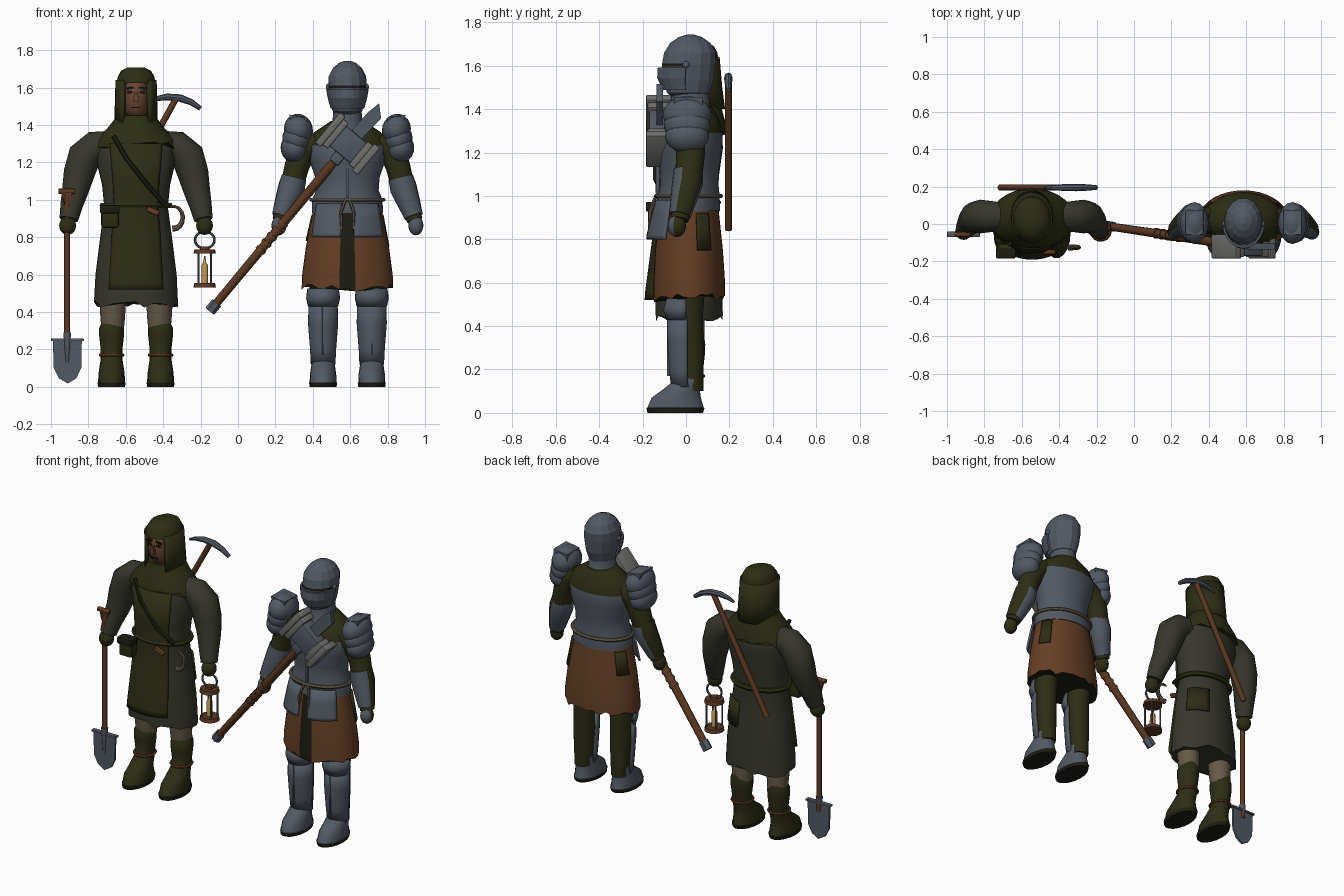
import bpy, bmesh, math, random
from mathutils import Vector, Matrix

random.seed(4)
if "Cube" in bpy.data.objects:
    bpy.data.objects.remove(bpy.data.objects["Cube"])


def material(name, *rgb):
    m = bpy.data.materials.new(name)
    m.use_nodes = True
    m.diffuse_color = (*rgb, 1)
    m.node_tree.nodes["Principled BSDF"].inputs["Base Color"].default_value = (*rgb, 1)
    return m


OLIVE = material("olive cloth", .026, .027, .007)
COAT = material("grey coat", .038, .037, .026)
STEEL = material("blue steel", .085, .1, .125)
LEATHER = material("brown leather", .13, .049, .018)
WOOD = material("wood", .105, .04, .016)
SKIN = material("skin", .13, .055, .027)
PALE = material("pale iron", .16, .16, .155)
TAN = material("tan linen", .13, .105, .065)
WAX = material("candle wax", .5, .3, .08)
DARK = material("dark leather", .012, .012, .006)
smooth = []


def finish(name, bm, mats, rule=None, flat=False, recalc=True):
    """Turn a bmesh into a coloured object; rule picks a slot per face."""
    if recalc:
        bmesh.ops.recalc_face_normals(bm, faces=bm.faces)
    bm.normal_update()
    if rule:
        for f in bm.faces:
            f.material_index = int(rule(f.calc_center_median(), f.normal))
    me = bpy.data.meshes.new(name)
    bm.to_mesh(me)
    bm.free()
    ob = bpy.data.objects.new(name, me)
    for m in mats if isinstance(mats, tuple) else (mats,):
        me.materials.append(m)
    bpy.context.collection.objects.link(ob)
    if not flat:
        smooth.append(ob)
    return ob


def bridge(bm, rows, closed):
    for a, b in zip(rows, rows[1:]):
        for i in range(len(a) if closed else len(a) - 1):
            j = (i + 1) % len(a)
            bm.faces.new((a[i], a[j], b[j], b[i]))


def loft(name, cx, rings, mats, n=24, arc=None, jag=0, thick=.012, rule=None, flat=False):
    """Stack of ellipses (z, rx, ry, cy); arc in degrees gives an open shell."""
    bm = bmesh.new()
    rows = []
    a0, a1 = arc or (0, 360)
    for k, (z, rx, ry, cy) in enumerate(rings):
        row = []
        for i in range(n + (1 if arc else 0)):
            t = math.radians(a0 + (a1 - a0) * i / n)
            dz = random.uniform(-jag, jag) if k == 0 else 0
            row.append(bm.verts.new((cx + rx * math.cos(t), cy + ry * math.sin(t), z + dz)))
        rows.append(row)
    bridge(bm, rows, not arc)
    if not arc:
        bm.faces.new(rows[0][::-1])
        bm.faces.new(rows[-1])
    ob = finish(name, bm, mats, rule, flat, not arc)
    if arc:
        mod = ob.modifiers.new("thickness", "SOLIDIFY")
        mod.thickness, mod.offset = thick, 0
    return ob


def tube(name, pts, mats, n=10, closed=False, rule=None):
    """Round tube through points (x, y, z, radius)."""
    bm = bmesh.new()
    rows = []
    P = [Vector(p[:3]) for p in pts]
    for i, p in enumerate(pts):
        prv = P[i - 1] if i or closed else P[0]
        nxt = P[(i + 1) % len(P)] if closed or i + 1 < len(P) else P[i]
        d = (nxt - prv).normalized()
        ref = Vector((0, 1, 0)) if abs(d.y) < .9 else Vector((0, 0, 1))
        if closed and max(q.z for q in P) - min(q.z for q in P) < .001:
            ref = Vector((0, 0, 1))
        u = ref.cross(d).normalized()
        v = d.cross(u)
        rows.append([bm.verts.new(P[i] + p[3] * (u * math.cos(t) + v * math.sin(t)))
                     for t in (2 * math.pi * k / n for k in range(n))])
    bridge(bm, rows + rows[:1] if closed else rows, True)
    if not closed:
        bm.faces.new(rows[0][::-1])
        bm.faces.new(rows[-1])
    return finish(name, bm, mats, rule)


def belt(name, cx, cy, z, rx, ry, r, mat, upright=False):
    """Closed ring, lying flat or standing upright."""
    pts = []
    for k in range(24):
        t = k * math.pi / 12
        c, s = rx * math.cos(t), ry * math.sin(t)
        pts.append((cx + c, cy, z + s, r) if upright else (cx + c, cy + s, z, r))
    return tube(name, pts, mat, 6, True)


def box(name, loc, size, mat, rot=0, bevel=.008):
    bm = bmesh.new()
    bmesh.ops.create_cube(bm, size=1, matrix=Matrix.Translation(loc) @ Matrix.Rotation(rot, 4, "Y")
                          @ Matrix.Diagonal((*size, 1)))
    if bevel:
        bmesh.ops.bevel(bm, geom=bm.edges[:], offset=bevel, segments=2, affect="EDGES", profile=.5)
    return finish(name, bm, mat)


def ball(name, loc, size, mats, rot=0, rule=None):
    bm = bmesh.new()
    bmesh.ops.create_uvsphere(bm, u_segments=16, v_segments=10, radius=1, matrix=Matrix.Translation(loc)
                              @ Matrix.Rotation(rot, 4, "Y") @ Matrix.Diagonal((*size, 1)))
    return finish(name, bm, mats, rule)


def plate(name, outline, y, depth, mat):
    """Outline in x and z, given thickness along y."""
    bm = bmesh.new()
    f = bm.faces.new([bm.verts.new((x, y - depth / 2, z)) for x, z in outline])
    top = bmesh.ops.extrude_face_region(bm, geom=[f])["geom"]
    bmesh.ops.translate(bm, verts=[v for v in top if isinstance(v, bmesh.types.BMVert)], vec=(0, depth, 0))
    return finish(name, bm, mat)


def foot(name, x, upper, top):
    rings = [(0, .072, .13, -.05), (.022, .075, .136, -.048), (.024, .072, .132, -.048), (.07, .07, .115, -.045),
             (.11, .064, .085, -.02), (.15, .058, .065, .01)]
    return loft(name, x, rings + top, (upper, DARK), 18, rule=lambda c, n: c.z < .023)


# ---------------- Digger ----------------
D = -.545
loft("coat", D, [(.44, .225, .155, .015), (.6, .217, .152, .012), (.8, .192, .138, .01), (.96, .17, .125, .01),
                 (1.08, .182, .135, .015), (1.22, .215, .148, .022), (1.32, .21, .135, .03),
                 (1.38, .14, .1, .035)], COAT, 32, jag=.02)
loft("apron", D, [(.52, .225, .185, 0), (.56, .222, .182, 0), (.8, .2, .155, .005), (.96, .18, .137, .008),
                  (1.1, .19, .146, .013), (1.3, .215, .152, .022)], OLIVE, 14, arc=(230, 310))
loft("coat_back_patch", D, [(.7, .21, .15, .012), (.86, .19, .139, .012)], OLIVE, 6, arc=(25, 70))
belt("coat_belt", D, .01, .97, .18, .136, .016, OLIVE)
loft("cowl", D, [(1.29, .225, .16, .03), (1.32, .215, .158, .03), (1.38, .155, .135, .035), (1.45, .1, .115, .04)],
     OLIVE, 28, jag=.02)
tube("shoulder_strap", [(D - .12, -.105, 1.34, .013), (D - .05, -.142, 1.22, .013),
                        (D + .06, -.14, 1.08, .013), (D + .15, -.09, .98, .013)], DARK, 6)

# Hood and face
loft("hood_sides", D, [(1.4, .105, .13, .04), (1.5, .104, .122, .035), (1.64, .1, .12, .025)], OLIVE, 22,
     arc=(-51, 231), thick=.02)
loft("hood_crown", D, [(1.625, .104, .125, .024), (1.66, .097, .117, .028), (1.69, .08, .096, .032),
                       (1.708, .045, .06, .035)], OLIVE, 24)
ball("face", (D, -.005, 1.54), (.074, .083, .115), SKIN)
plate("nose", [(D - .009, 1.575), (D - .016, 1.525), (D + .016, 1.525), (D + .009, 1.575)], -.09, .025, SKIN)
plate("mouth", [(D - .025, 1.49), (D + .025, 1.49), (D + .025, 1.497), (D - .025, 1.497)], -.081, .009, DARK)
for s, side in ((-1, "right"), (1, "left")):
    box(side + "_eye", (D + s * .032, -.08, 1.575), (.028, .009, .012), DARK, 0, 0)
    box(side + "_brow", (D + s * .034, -.079, 1.597), (.04, .012, .01), DARK, s * .15, 0)
    # Limbs
    tube(side + "_sleeve", [(D + s * x, y, z, r) for x, y, z, r in
         ((.12, .04, 1.3, .07), (.22, .04, 1.285, .083), (.275, .04, 1.235, .09), (.305, .035, 1.14, .083),
          (.325, .02, 1.05, .071), (.345, -.01, .97, .06), (.36, -.03, .895, .05))], COAT, 16)
    ball(side + "_glove", (D + s * .366, -.04, .862), (.045, .045, .05), OLIVE)
    loft(side + "_trouser", D + s * .125, [(.26, .055, .058, .025), (.36, .065, .066, .02), (.52, .075, .075, .01)],
         TAN, 16)
    foot(side + "_boot", D + s * .131, OLIVE, [(.2, .058, .06, .02), (.27, .066, .068, .02), (.315, .066, .07, .02),
                                               (.35, .05, .06, .025)])
    belt(side + "_boot_strap", D + s * .131, .015, .17, .061, .066, .008, LEATHER)

# Belt gear
box("belt_pouch", (D - .14, -.14, .91), (.095, .07, .12), OLIVE, 0, .015)
box("pouch_flap", (D - .14, -.155, .95), (.105, .06, .045), DARK)
tube("hanging_horn", [(D + .2 + .05 * math.cos(t), -.125, .905 + .06 * math.sin(t), .006 + .011 * k / 8)
                      for k, t in enumerate(1.9 - .45 * i for i in range(9))], TAN, 8)
box("belt_tool", (D + .09, -.15, .94), (.07, .025, .03), LEATHER, .4)

# Shovel
tube("shovel_shaft", [(-.913, -.055, z, .016) for z in (.2, 1.03)], WOOD)
tube("shovel_grip", [(x, -.055, 1.045, .014) for x in (-.96, -.875)], WOOD)
plate("grip_fork", [(-.922, .96), (-.904, .96), (-.885, 1.04), (-.945, 1.04)], -.055, .022, WOOD)
plate("shovel_blade", [(-.99, .25), (-.835, .25), (-.838, .1), (-.865, .045), (-.91, .018), (-.957, .045),
                       (-.985, .1)], -.055, .014, STEEL)
box("shovel_tread", (-.912, -.055, .252), (.175, .03, .014), STEEL, 0, .004)
tube("shovel_socket", [(-.913, -.06, .13, .008), (-.913, -.056, .29, .021)], STEEL)

# Lantern
LX, LY = -.178, -.035
belt("lantern_ring", LX, LY, .785, .052, .045, .007, STEEL, True)
for name, z0, z1, r in (("lantern_base", .532, .556, .06), ("lantern_cap", .712, .735, .06),
                        ("lantern_knob", .735, .75, .025)):
    loft(name, LX, [(z0, r, r, LY), (z1, r * .92, r * .92, LY)], WOOD, 14)
for k in range(4):
    t = math.pi * (k / 2 + .25)
    tube("lantern_post", [(LX + .047 * math.cos(t), LY + .047 * math.sin(t), z, .006) for z in (.55, .715)], STEEL, 6)
loft("candle", LX, [(.55, .018, .018, LY), (.65, .017, .017, LY), (.665, .008, .008, LY), (.7, .003, .003, LY)], WAX, 10)

# Pick carried on the back
tube("pick_handle", [(-.715, .195, .845, .017), (-.365, .195, 1.48, .017), (-.335, .195, 1.535, .017)], WOOD)
tube("pick_head", [(-.2, .195, 1.488, .012), (-.25, .195, 1.522, .017), (-.31, .195, 1.544, .02),
                   (-.38, .195, 1.55, .018), (-.44, .195, 1.54, .013), (-.48, .195, 1.525, .007)], STEEL, 8)

# ---------------- Knight ----------------
K = .585
loft("cuirass", K, [(.93, .19, .145, .012), (1.0, .188, .143, .012), (1.05, .167, .135, .015), (1.12, .172, .138, .015),
                    (1.2, .2, .15, .015), (1.29, .215, .15, .02), (1.36, .18, .12, .03), (1.42, .09, .085, .03)],
     (STEEL, OLIVE), 28, rule=lambda c, n: c.z > 1.3)
loft("gorget", K, [(1.36, .11, .115, .025), (1.42, .08, .09, .02), (1.48, .075, .085, .018)], STEEL, 16)
box("breast_ridge", (K, -.13, 1.1), (.012, .02, .18), STEEL, 0, .004)
loft("skirt", K, [(.53, .245, .165, .015), (.6, .242, .165, .015), (.75, .222, .156, .014), (.95, .182, .137, .012)],
     (LEATHER, DARK), 36, jag=.02, rule=lambda c, n: abs(c.x - K) < .03 and c.y < 0 or n.z < -.7)
for name, arc, z in (("left_patch", (14, 38), .75), ("right_patch", (140, 165), .78)):
    loft("skirt_" + name, K, [(z, .226, .16, .014), (.92, .193, .144, .013)], OLIVE, 5, arc=arc)
belt("rope_belt", K, .012, 1.0, .193, .148, .011, TAN)
for k in (-1, 1):
    tube("rope_end", [(K + k * .012, -.14, 1.0, .008), (K + k * .035, -.165, .93, .008),
                      (K + k * .03, -.17, .84, .007)], TAN, 6)

# Helmet with eye slit
loft("helmet", K, [(1.455, .055, .075, .01), (1.475, .08, .1, .01), (1.53, .092, .12, .01), (1.597, .102, .126, .012),
                   (1.611, .103, .126, .013), (1.66, .1, .122, .018), (1.705, .077, .095, .02), (1.732, .045, .055, .02),
                   (1.743, .015, .018, .02)], (STEEL, DARK), 14, flat=True,
     rule=lambda c, n: 1.598 < c.z < 1.61 and c.y < .02)
loft("visor", K, [(1.49, .085, .11, .008), (1.545, .1, .135, .008), (1.592, .108, .136, .012)], STEEL, 10,
     arc=(185, 355), flat=True)

for s, side in ((-1, "right"), (1, "left")):
    ball(side + "_visor_bolt", (K + s * .105, 0, 1.605), (.01, .016, .016), STEEL)
    # Arms and shoulder plates
    tube(side + "_arm", [(K + s * x, y, z, r) for x, y, z, r in
         ((.16, .02, 1.3, .07), (.23, .02, 1.27, .07), (.27, .02, 1.18, .066), (.295, .012, 1.08, .062),
          (.33, -.01, .98, .052), (.36, -.03, .89, .042))], OLIVE, 16)
    tube(side + "_vambrace", [(K + s * x, y, z, r) for x, y, z, r in
         ((.285, .01, 1.12, .067), (.3, .008, 1.06, .072), (.33, -.012, .98, .061), (.355, -.028, .91, .05))],
         (STEEL, OLIVE), 16, rule=lambda c, n: n.dot(Vector((s * .9, .4, 0))) > .72)
    ball(side + "_gauntlet", (K + s * .366, -.042, .862), (.04, .042, .052), (STEEL, OLIVE),
         rule=lambda c, n: n.y > -.2)
    for k in range(3):
        ball(side + "_pauldron_plate", (K + s * (.262 + .011 * k), .005, 1.375 - .05 * k),
             (.077 - .002 * k, .112 - .005 * k, .085 - .003 * k), STEEL, s * .25)
    plate(side + "_pauldron_wing", [(K + s * .2, 1.35), (K + s * .215, 1.44), (K + s * .31, 1.455), (K + s * .3, 1.35)],
          .01, .13, STEEL)
    # Hip plates
    mid = 270 + s * 33
    loft(side + "_tasset", K, [(.8, .225, .19, .01), (.82, .222, .188, .01), (.91, .207, .165, .01),
                               (.98, .193, .149, .012)], STEEL, 8, arc=(mid - 24, mid + 24))
    # Legs
    X = K + s * .13
    loft(side + "_leg", X, [(.1, .052, .06, .02), (.3, .064, .066, .015), (.45, .066, .068, .01), (.6, .08, .08, .01)],
         OLIVE, 16)
    loft(side + "_greave", X, [(.12, .06, .068, .005), (.2, .064, .072, 0), (.34, .075, .08, 0), (.44, .072, .08, 0)],
         STEEL, 14, arc=(175, 365))
    loft(side + "_knee_plate", X, [(.43, .075, .085, 0), (.475, .085, .1, 0), (.525, .078, .085, 0)], STEEL, 12,
         arc=(180, 360))
    box(side + "_shin_ridge", (X, -.081, .3), (.01, .015, .26), STEEL, 0, .003)
    foot(side + "_sabaton", X, STEEL, [(.17, .052, .058, .015)])

# Great hammer across the chest
LOW, HEAD = Vector((-.15, -.01, .405)), Vector((.59, -.12, 1.295))
TILT = math.atan2(HEAD.x - LOW.x, HEAD.z - LOW.z)


def along(t, r):
    return (*LOW.lerp(HEAD, t), r)


tube("hammer_shaft", [along(.03, .022), along(.4, .024), along(1, .026)], WOOD)
tube("hammer_pommel", [along(0, .03), along(.05, .03)], STEEL, 6)
for k in range(5):
    tube("shaft_wrap", [along(.36 + .04 * k, .029), along(.375 + .04 * k, .029)], LEATHER)
across = Vector((math.cos(TILT), 0, -math.sin(TILT)))
up = Vector((math.sin(TILT), 0, math.cos(TILT)))
box("hammer_block", HEAD, (.2, .1, .14), STEEL, TILT)
box("hammer_collar", HEAD - up * .09, (.06, .08, .07), STEEL, TILT)
for d, w in ((-.125, .21), (.123, .19)):
    box("hammer_face", HEAD + across * d, (.04, .13, w), PALE, TILT)
    box("hammer_face_neck", HEAD + across * d * .72, (.04, .115, w * .85), PALE, TILT)
spike = [HEAD + across * a + up * b for a, b in ((-.035, .06), (-.03, .2), (-.015, .275), (.045, .22), (.035, .06))]
plate("hammer_spike", [(p.x, p.z) for p in spike], HEAD.y, .03, STEEL)

# Smooth shading with sharp edges kept
bpy.ops.object.select_all(action="DESELECT")
for ob in smooth:
    ob.select_set(True)
bpy.context.view_layer.objects.active = smooth[0]
bpy.ops.object.shade_smooth_by_angle(angle=math.radians(38))
